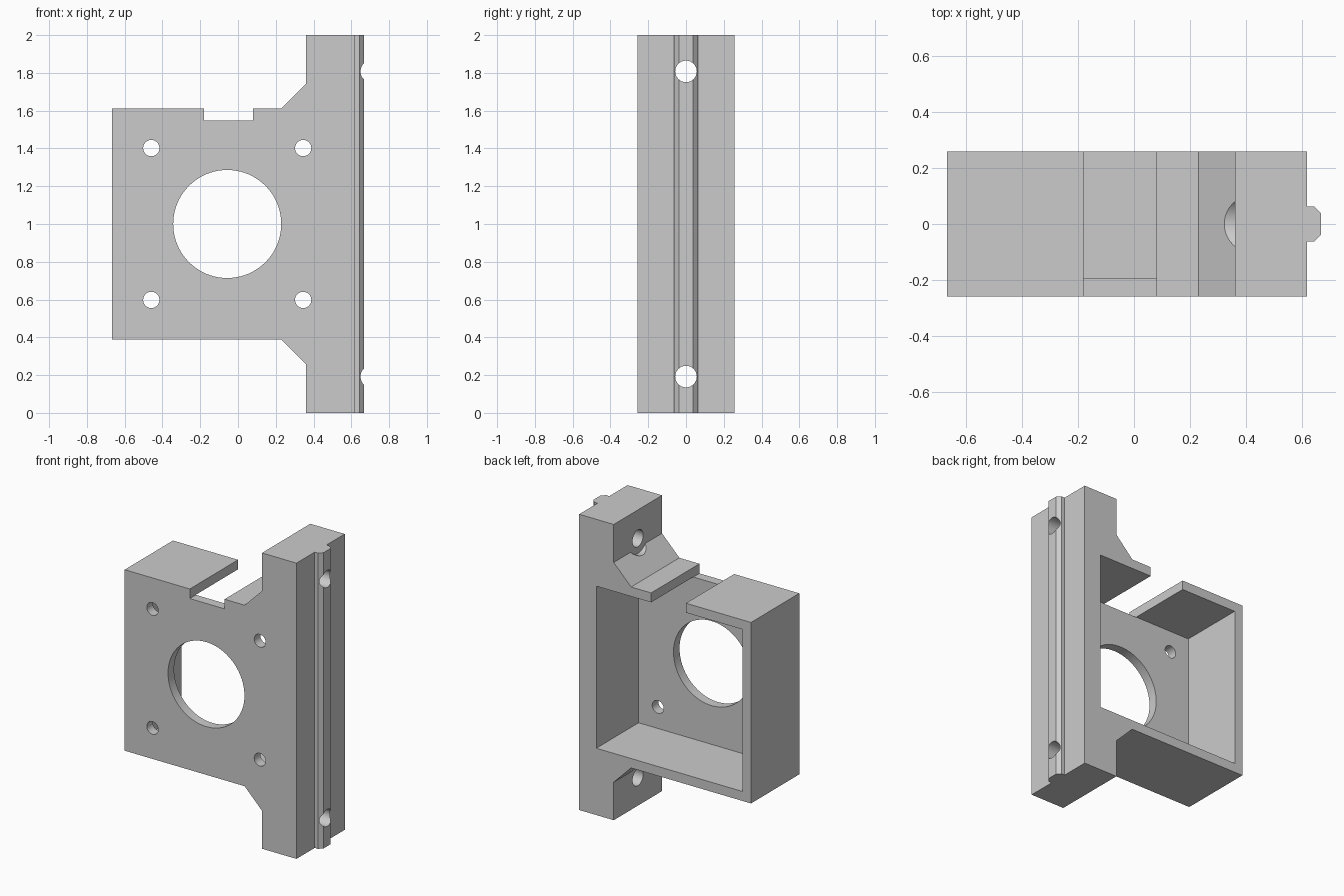
import bpy, bmesh
from math import pi
from mathutils import Matrix, Vector

cube = bpy.data.objects.get("Cube")
if cube:
    bpy.data.objects.remove(cube, do_unlink=True)

grey = bpy.data.materials.new("plain_grey")
grey.use_nodes = True
COLOUR = (0.6, 0.6, 0.6, 1)
grey.diffuse_color = COLOUR
grey.node_tree.nodes["Principled BSDF"].inputs["Base Color"].default_value = COLOUR


def finish(name, bm):
    bmesh.ops.recalc_face_normals(bm, faces=bm.faces)
    mesh = bpy.data.meshes.new(name)
    bm.to_mesh(mesh)
    bm.free()
    mesh.materials.append(grey)
    obj = bpy.data.objects.new(name, mesh)
    bpy.context.collection.objects.link(obj)
    return obj


def prism(name, points, sweep):
    """Extrude a closed outline along a vector."""
    bm = bmesh.new()
    face = bm.faces.new([bm.verts.new(p) for p in points])
    ext = bmesh.ops.extrude_face_region(bm, geom=[face])
    verts = [v for v in ext["geom"] if isinstance(v, bmesh.types.BMVert)]
    bmesh.ops.translate(bm, verts=verts, vec=Vector(sweep))
    return finish(name, bm)


def box(name, x, y, z):
    outline = [(x[0], y[0], z[0]), (x[1], y[0], z[0]), (x[1], y[1], z[0]), (x[0], y[1], z[0])]
    return prism(name, outline, (0, 0, z[1] - z[0]))


def rod(name, centre, radius, length, axis, sides=48):
    bm = bmesh.new()
    turn = Matrix.Rotation(pi / 2, 4, "Y" if axis == "x" else "X")
    bmesh.ops.create_cone(bm, cap_ends=True, segments=sides, radius1=radius, radius2=radius,
                          depth=length, matrix=Matrix.Translation(centre) @ turn)
    return finish(name, bm)


def combine(target, other, operation):
    """Apply one boolean and discard the helper."""
    other.hide_render = True
    mod = target.modifiers.new(operation, "BOOLEAN")
    mod.operation, mod.solver, mod.object = operation, "EXACT", other
    bpy.context.view_layer.objects.active = target
    bpy.ops.object.modifier_apply(modifier=mod.name)
    bpy.data.objects.remove(other, do_unlink=True)


FRONT, BACK = -0.258, 0.258
CX, CZ = -0.057, 1.0          # centre of the square housing

# Housing and rail outline, mirrored about mid height
upper = [(0.618, 2.0), (0.36, 2.0), (0.36, 1.743), (0.23, 1.612), (-0.667, 1.612)]
outline = upper + [(x, 2 - z) for x, z in reversed(upper)]
bracket = prism("motor_bracket", [(x, FRONT, z) for x, z in outline], (0, BACK - FRONT, 0))

# Tapered locating rib on the rail
half = [(0.6, 0.063), (0.643, 0.063), (0.667, 0.038)]
rib = prism("rail_rib", [(x, y, 0) for x, y in half] + [(x, -y, 0) for x, y in reversed(half)], (0, 0, 2))
combine(bracket, rib, "UNION")

# Open back cavity, top notch and large front opening
combine(bracket, box("cavity", (-0.605, 0.49), (-0.193, 0.5), (0.452, 1.548)), "DIFFERENCE")
combine(bracket, box("notch", (-0.18, 0.08), (-0.5, 0.5), (1.547, 1.8)), "DIFFERENCE")
combine(bracket, rod("opening", (CX, -0.25, CZ), 0.286, 0.3, "y", 80), "DIFFERENCE")

# Four front screw holes
for sx in (-1, 1):
    for sz in (-1, 1):
        hole = rod("screw_hole", (CX + sx * 0.402, -0.25, CZ + sz * 0.402), 0.043, 0.3, "y")
        combine(bracket, hole, "DIFFERENCE")

# Rail bolt holes with head clearance cut into the slopes
for sz in (-1, 1):
    z = CZ + sz * 0.808
    combine(bracket, rod("bolt_hole", (0.5, 0, z), 0.057, 0.6, "x"), "DIFFERENCE")
    combine(bracket, rod("head_clearance", (0.21, 0, z), 0.103, 0.3, "x"), "DIFFERENCE")

# Smooth bores, crisp edges
bpy.ops.object.select_all(action="DESELECT")
bracket.select_set(True)
bpy.context.view_layer.objects.active = bracket
bpy.ops.object.shade_smooth_by_angle(angle=pi / 6)
